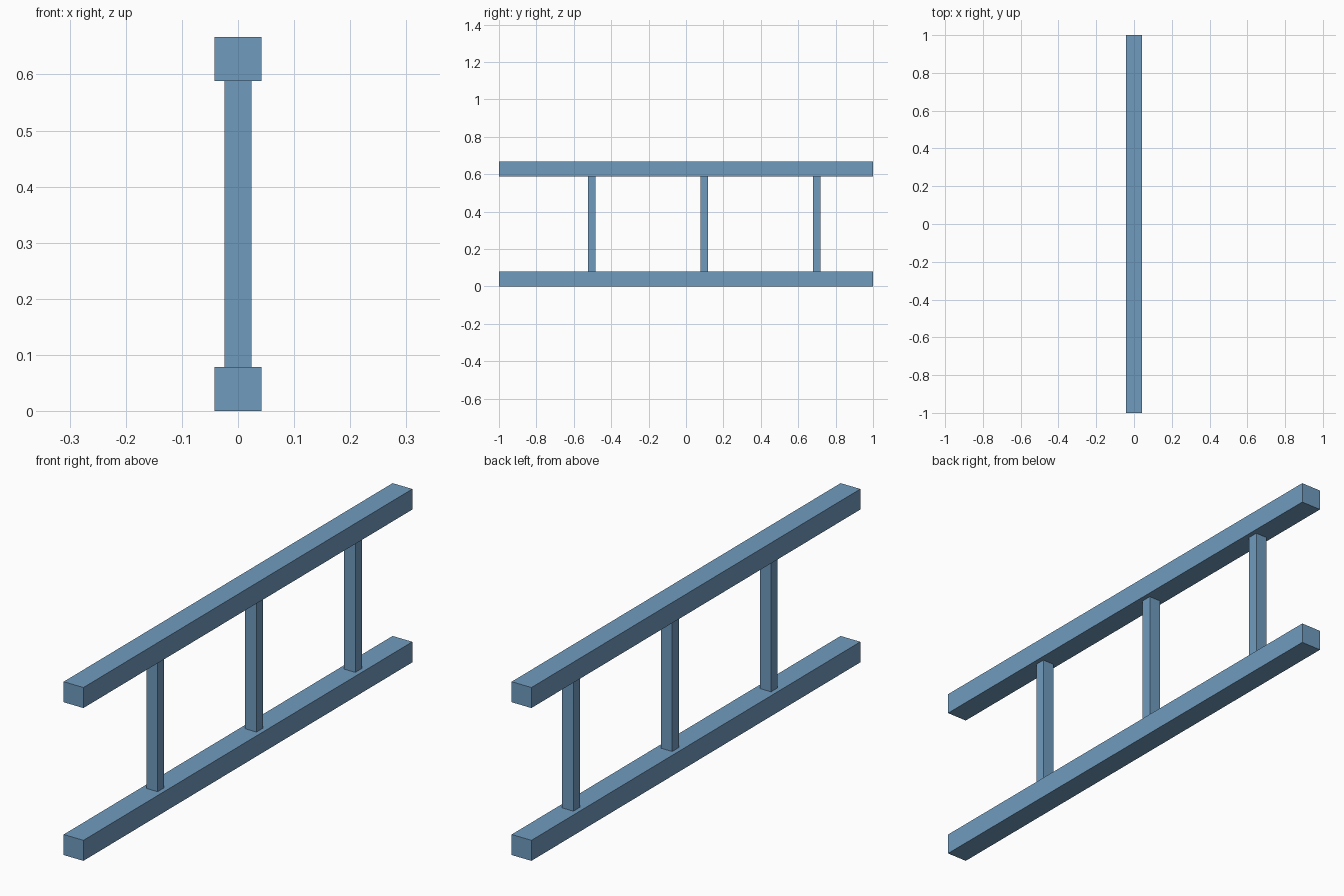
import bpy

if "Cube" in bpy.data.objects:
    bpy.data.objects.remove(bpy.data.objects["Cube"])

RAIL_W, RAIL_H, LENGTH = 0.084, 0.079, 2.0
HEIGHT = 0.667
POST_W, POST_D = 0.048, 0.04

blue = bpy.data.materials.new("blue_paint")
blue.diffuse_color = (0.16, 0.33, 0.52, 1)
blue.use_nodes = True
blue.node_tree.nodes["Principled BSDF"].inputs["Base Color"].default_value = blue.diffuse_color


def box(name, size, centre):
    bpy.ops.mesh.primitive_cube_add(size=1, location=centre)
    obj = bpy.context.object
    obj.name = name
    obj.scale = size
    bpy.ops.object.transform_apply(location=False, rotation=False, scale=True)
    obj.data.materials.append(blue)
    return obj


# Long horizontal rails
box("bottom_rail", (RAIL_W, LENGTH, RAIL_H), (0, 0, RAIL_H / 2))
box("top_rail", (RAIL_W, LENGTH, RAIL_H), (0, 0, HEIGHT - RAIL_H / 2))

# Upright posts, evenly spaced between the rails
post_h = HEIGHT - 2 * RAIL_H
for i in range(3):
    y = -0.503 + i * 0.601
    box(f"post_{i + 1}", (POST_W, POST_D, post_h), (0, y, HEIGHT / 2))
